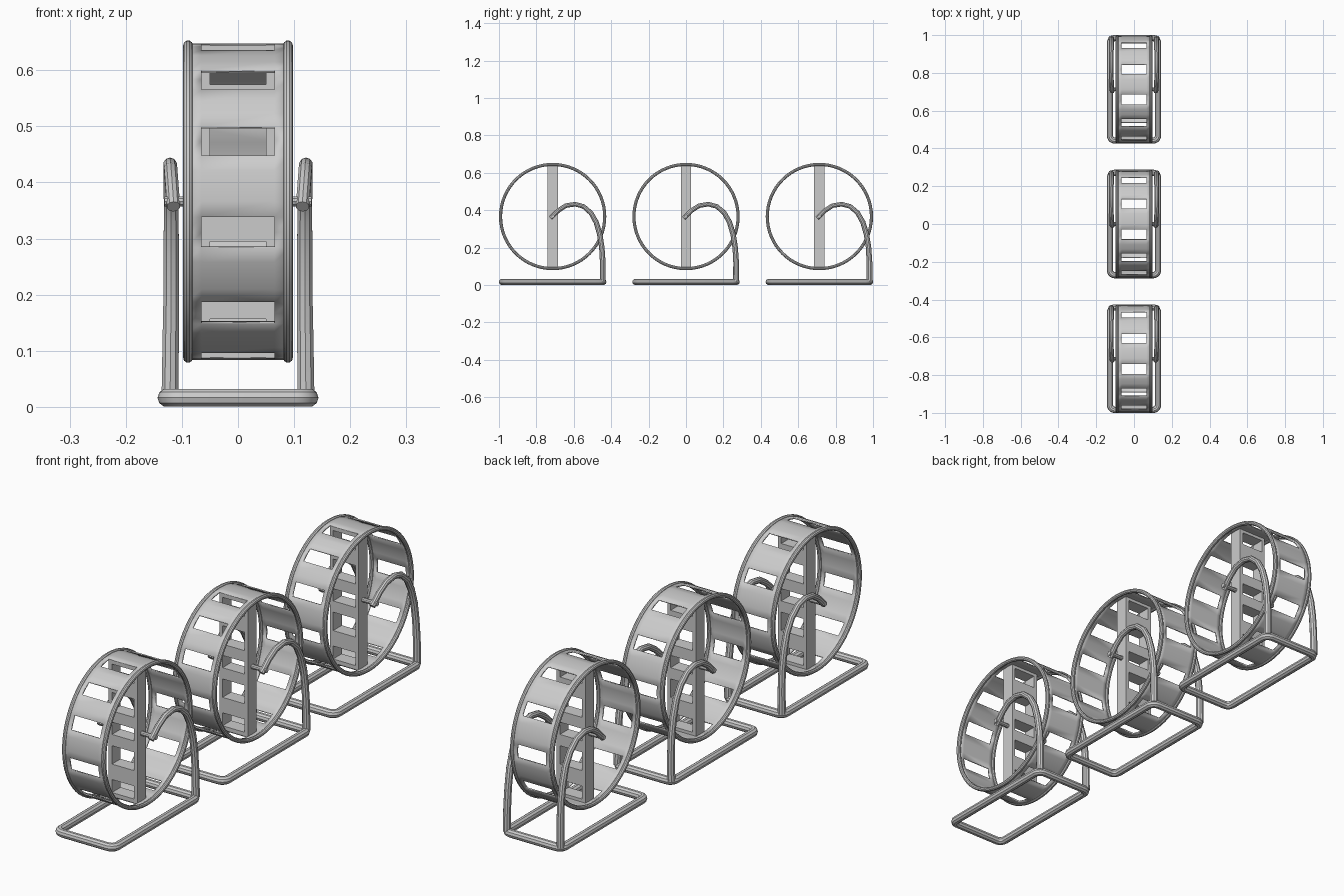
import bpy, bmesh, math
from mathutils import Matrix, Vector

if "Cube" in bpy.data.objects:
    bpy.data.objects.remove(bpy.data.objects["Cube"])

CZ = 0.366          # wheel centre height
SPACING = 0.713     # distance between units
parts = []


def add_mesh(name, bm, smooth=True):
    me = bpy.data.meshes.new(name)
    bm.to_mesh(me)
    bm.free()
    ob = bpy.data.objects.new(name, me)
    bpy.context.collection.objects.link(ob)
    if smooth:
        shade(ob)
    parts.append(ob)
    return ob


def shade(ob):
    bpy.ops.object.select_all(action='DESELECT')
    ob.select_set(True)
    bpy.context.view_layer.objects.active = ob
    bpy.ops.object.shade_smooth_by_angle(angle=math.radians(35))


def tube(name, pts, radius, closed=False, res=3, radii=None):
    cu = bpy.data.curves.new(name, 'CURVE')
    cu.dimensions = '3D'
    cu.bevel_depth = radius
    cu.bevel_resolution = res
    cu.use_fill_caps = True
    sp = cu.splines.new('POLY')
    sp.points.add(len(pts) - 1)
    for i, p in enumerate(pts):
        sp.points[i].co = (*p, 1)
        sp.points[i].radius = radii[i] if radii else 1
    sp.use_cyclic_u = closed
    ob = bpy.data.objects.new(name, cu)
    bpy.context.collection.objects.link(ob)
    bpy.ops.object.select_all(action='DESELECT')
    ob.select_set(True)
    bpy.context.view_layer.objects.active = ob
    bpy.ops.object.convert(target='MESH')
    ob = bpy.context.view_layer.objects.active
    shade(ob)
    parts.append(ob)
    return ob


def box(bm, x0, x1, y0, y1, z0, z1):
    m = Matrix.Translation(((x0 + x1) / 2, (y0 + y1) / 2, (z0 + z1) / 2)) \
        @ Matrix.Diagonal((x1 - x0, y1 - y0, z1 - z0, 1))
    bmesh.ops.create_cube(bm, size=1, matrix=m)


# Base: rounded rectangular tube loop
base = []
hx, hy, r = 0.127, 0.271, 0.025
for cx, cy, a0 in ((1, 1, 0), (-1, 1, 90), (-1, -1, 180), (1, -1, 270)):
    for k in range(6):
        a = math.radians(a0 + k * 18)
        base.append((cx * (hx - r) + r * math.cos(a),
                     cy * (hy - r) + r * math.sin(a), 0.0165))
tube("base_loop", base, 0.0165, closed=True)

# Running band with eleven rectangular slots
N = 64
slots = {0, 6, 12, 18, 23, 28, 34, 40, 46, 52, 58}
missing = {k % N for s in slots for k in (s - 1, s)}
bm = bmesh.new()
rings = []
for i in range(N):
    a = 2 * math.pi * i / N
    rings.append([bm.verts.new((x, 0.282 * math.cos(a), CZ + 0.282 * math.sin(a)))
                  for x in (-0.092, -0.065, 0.065, 0.092)])
for i in range(N):
    p, q = rings[i], rings[(i + 1) % N]
    for c in range(3):
        if c == 1 and i in missing:
            continue
        bm.faces.new((p[c], p[c + 1], q[c + 1], q[c])[::-1])
bm.normal_update()
f = bm.faces[:][0]
if f.normal.dot(f.calc_center_median() - Vector((0, 0, CZ))) < 0:
    bmesh.ops.reverse_faces(bm, faces=bm.faces[:])
band = add_mesh("wheel_band", bm)
sol = band.modifiers.new("thickness", 'SOLIDIFY')
sol.thickness = 0.006
sol.offset = -1

for side, label in ((-1, "left"), (1, "right")):
    # Round rim of the wheel
    rim = [(side * 0.089, 0.2785 * math.cos(2 * math.pi * i / N),
            CZ + 0.2785 * math.sin(2 * math.pi * i / N)) for i in range(N)]
    tube("wheel_rim_" + label, rim, 0.0088, closed=True)

    # Bent support leg: rises at the back and hooks over to the axle
    leg = [(0.121, 0.268, 0.02), (0.120, 0.268, 0.12), (0.119, 0.263, 0.20),
           (0.119, 0.252, 0.27), (0.119, 0.233, 0.335), (0.120, 0.205, 0.385),
           (0.121, 0.165, 0.42), (0.121, 0.12, 0.432), (0.120, 0.07, 0.424),
           (0.118, 0.03, 0.398), (0.115, -0.012, 0.357)]
    rad = [1.1, 1.05, 1, 1, 0.95, 0.9, 0.85, 0.85, 0.85, 0.85, 0.85]
    tube("support_leg_" + label, [(side * x, y, z) for x, y, z in leg], 0.0145, radii=rad)

    # Axle pin
    tube("axle_pin_" + label, [(side * 0.06, 0, CZ), (side * 0.131, 0, CZ)], 0.0095)

# Ladder-like spoke across the wheel: two rails and cross pieces
bm = bmesh.new()
for s in (-1, 1):
    x0, x1 = sorted((s * 0.05, s * 0.065))
    box(bm, x0, x1, -0.028, 0.028, CZ - 0.279, CZ + 0.279)
    for lo, hi in ((0.025, 0.071), (0.146, 0.209), (0.262, 0.278)):
        z0, z1 = sorted((CZ + s * lo, CZ + s * hi))
        box(bm, -0.05, 0.05, -0.028, 0.028, z0, z1)
add_mesh("wheel_spoke", bm, smooth=False)

# Repeat the whole unit in a row of three
for ob in list(parts):
    for d, label in ((-1, "front"), (1, "back")):
        c = ob.copy()
        c.name = ob.name + "_" + label
        c.location.y += d * SPACING
        bpy.context.collection.objects.link(c)
    ob.name += "_middle"
